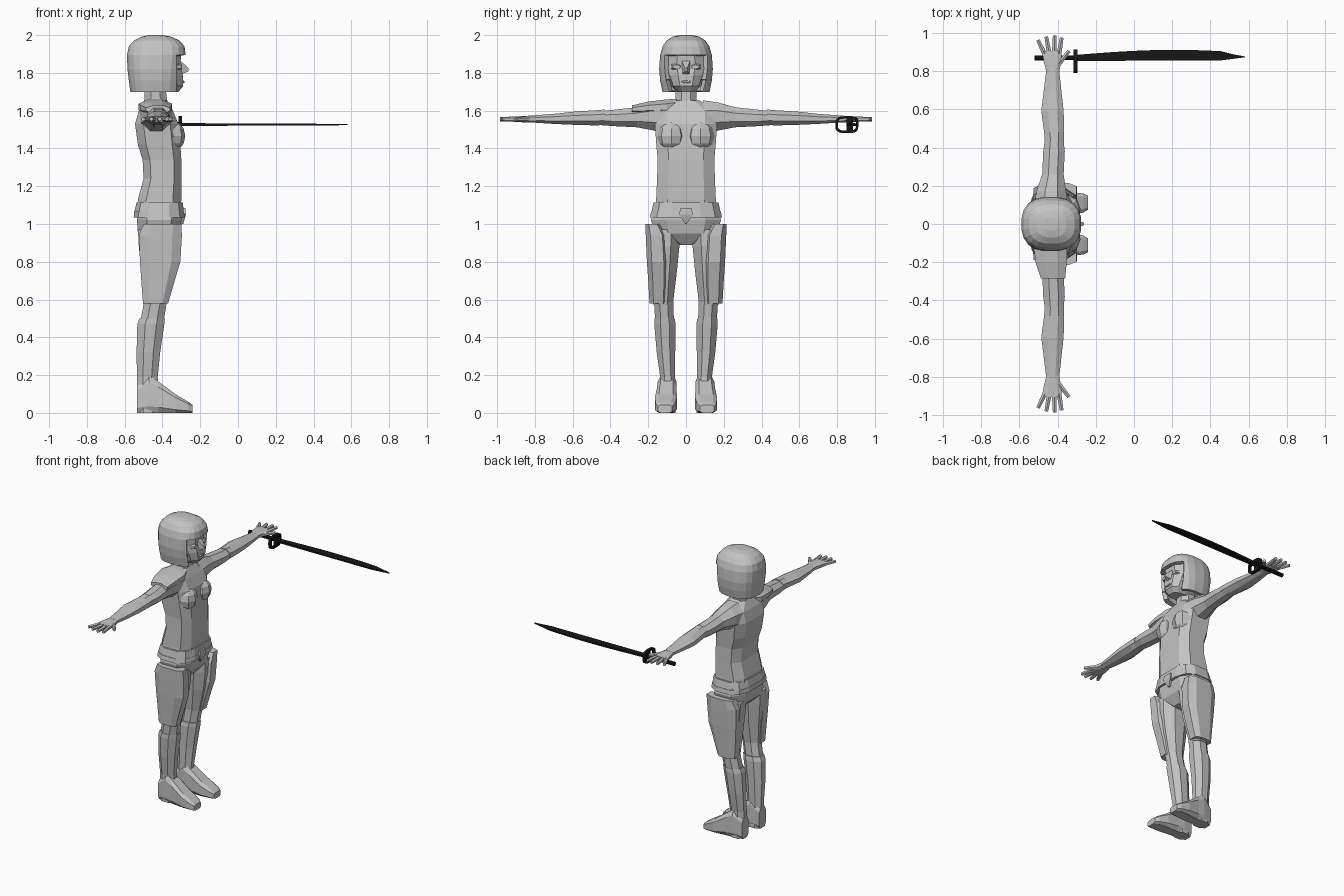
import bpy, bmesh, math
from mathutils import Vector

def material(name, c):
    m = bpy.data.materials.new(name)
    m.diffuse_color = (*c, 1)
    return m

GREY = material("light grey", (0.55, 0.55, 0.55))
BLACK = material("black", (0.008, 0.008, 0.008))

def finish(name, bm, mat, mirror=False):
    bmesh.ops.recalc_face_normals(bm, faces=bm.faces)
    me = bpy.data.meshes.new(name)
    bm.to_mesh(me)
    bm.free()
    me.materials.append(mat)
    ob = bpy.data.objects.new(name, me)
    bpy.context.collection.objects.link(ob)
    if mirror:
        md = ob.modifiers.new("mirror", 'MIRROR')
        md.use_axis = (False, True, False)
        md.use_mirror_merge = False
    return ob

def loft_bm(bm, axis, rings, n=8, p=2.0, caps=True):
    """rings: (position on axis, a0, a1, b0, b1) = bounds of each n-sided section"""
    unit = []
    for i in range(n):
        t = 2 * math.pi * (i + 0.5) / n
        c, s = math.cos(t), math.sin(t)
        unit.append((math.copysign(abs(c) ** (2 / p), c), math.copysign(abs(s) ** (2 / p), s)))
    m = max(u[0] for u in unit)
    loops = []
    for t, a0, a1, b0, b1 in rings:
        loop = []
        for u, v in unit:
            a = (a0 + a1) / 2 + (a1 - a0) / 2 * u / m
            b = (b0 + b1) / 2 + (b1 - b0) / 2 * v / m
            co = {'x': (t, a, b), 'y': (a, t, b), 'z': (a, b, t)}[axis]
            loop.append(bm.verts.new(co))
        loops.append(loop)
    for l, k in zip(loops, loops[1:]):
        for i in range(n):
            j = (i + 1) % n
            bm.faces.new((l[i], l[j], k[j], k[i]))
    if caps:
        bm.faces.new(loops[0])
        bm.faces.new(loops[-1])

def loft(name, axis, rings, n=8, p=2.0, mat=GREY, mirror=False):
    bm = bmesh.new()
    loft_bm(bm, axis, rings, n, p)
    return finish(name, bm, mat, mirror)

def sym(*rows):
    """rings along z that are symmetric in y: (z, x0, x1, half width)"""
    return [(z, a, b, -w, w) for z, a, b, w in rows]

# Head and neck
loft("head", 'z', sym((1.70, -.47, -.315, .045), (1.73, -.50, -.29, .075), (1.79, -.53, -.292, .10),
                      (1.84, -.54, -.305, .112), (1.92, -.54, -.30, .108), (1.96, -.50, -.36, .07)), 10, 2.6)
loft("neck", 'z', sym((1.58, -.51, -.36, .085), (1.65, -.495, -.375, .057), (1.74, -.495, -.385, .055)))
loft("nose", 'x', [(-.305, -.022, .022, 1.79, 1.865), (-.262, -.006, .006, 1.808, 1.825)], 4)
loft("mouth", 'x', [(-.31, -.03, .03, 1.74, 1.765), (-.284, -.02, .02, 1.748, 1.757)], 6)
loft("eyes", 'x', [(-.32, .025, .08, 1.815, 1.85), (-.297, .032, .07, 1.822, 1.842)], 6, mirror=True)

# Bobbed hair with a fringe: the front is cut open below the fringe
bm = bmesh.new()
loft_bm(bm, 'z', sym((1.70, -.570, -.30, .125), (1.76, -.578, -.293, .137), (1.82, -.585, -.287, .142),
                     (1.895, -.588, -.277, .137), (1.94, -.578, -.283, .124), (1.972, -.55, -.31, .102),
                     (1.992, -.51, -.355, .07), (2.0, -.47, -.40, .035)), 20, 2.6, caps=False)
bmesh.ops.contextual_create(bm, geom=[v for v in bm.verts if v.co.z > 1.999])
bmesh.ops.bisect_plane(bm, geom=bm.verts[:] + bm.edges[:] + bm.faces[:],
                       plane_co=(-.325, 0, 0), plane_no=(1, 0, 0))
cut = [f for f in bm.faces if f.calc_center_median().x > -.325 and f.calc_center_median().z < 1.89]
bmesh.ops.delete(bm, geom=cut, context='FACES')
hair = finish("hair", bm, GREY)
sol = hair.modifiers.new("thickness", 'SOLIDIFY')
sol.thickness, sol.offset = 0.03, -1

# Torso and bust
loft("torso", 'z', sym((1.05, -.535, -.305, .165), (1.13, -.53, -.30, .158), (1.24, -.50, -.30, .153),
                       (1.34, -.505, -.30, .150), (1.42, -.53, -.305, .157), (1.53, -.545, -.315, .165),
                       (1.60, -.525, -.345, .165), (1.655, -.495, -.375, .07)), 8, 3.6)
bm = bmesh.new()
bmesh.ops.create_uvsphere(bm, u_segments=8, v_segments=6, radius=1)
for v in bm.verts:
    v.co = Vector((-.345 + .066 * v.co.x, .078 + .074 * v.co.y, 1.465 + .08 * v.co.z))
finish("bust", bm, GREY, True)

# Pelvis, two belt bands and pointed buckle
loft("pelvis", 'z', sym((.89, -.47, -.36, .04), (.95, -.53, -.315, .165), (1.02, -.535, -.30, .185),
                        (1.08, -.535, -.30, .172)), 8, 3)
loft("upper_belt", 'z', sym((1.065, -.548, -.287, .182), (1.115, -.537, -.292, .172)), 12, 3)
loft("lower_belt", 'z', sym((1.035, -.552, -.282, .190), (1.066, -.55, -.286, .185)), 12, 3)
loft("buckle", 'z', sym((1.0, -.31, -.29, .004), (1.05, -.31, -.276, .036), (1.085, -.31, -.278, .03)), 4)

# Legs: thighs, thigh guards, knees, boots and feet
loft("thighs", 'z', [(.57, -.497, -.38, .07, .172), (.75, -.512, -.335, .048, .185),
                     (.88, -.525, -.315, .035, .192), (.97, -.53, -.315, .03, .19)], mirror=True)
loft("thigh_guards", 'z', [(.58, -.503, -.37, .10, .193), (.70, -.512, -.335, .092, .200),
                           (.80, -.519, -.305, .092, .207), (.94, -.525, -.297, .10, .213),
                           (1.0, -.50, -.30, .135, .215)], 8, 3, mirror=True)
loft("knees", 'z', [(.44, -.525, -.40, .062, .16), (.52, -.51, -.388, .065, .165),
                    (.60, -.495, -.375, .068, .17)], mirror=True)
loft("boots", 'z', [(.0, -.535, -.42, .055, .14), (.19, -.535, -.425, .057, .137), (.32, -.537, -.412, .057, .155),
                    (.47, -.533, -.39, .055, .168), (.50, -.522, -.387, .06, .166)], mirror=True)
loft("feet", 'x', [(-.535, .06, .135, 0, .14), (-.47, .05, .15, 0, .20), (-.42, .05, .153, 0, .165),
                   (-.33, .048, .165, 0, .098), (-.265, .06, .16, 0, .06), (-.24, .075, .148, 0, .042)],
     8, 4, mirror=True)

# Arms, stretched out sideways
loft("upper_arms", 'y', [(.09, -.525, -.345, 1.47, 1.655), (.17, -.51, -.355, 1.495, 1.643),
                         (.26, -.48, -.368, 1.512, 1.618), (.38, -.475, -.362, 1.518, 1.605),
                         (.47, -.462, -.372, 1.525, 1.597)], mirror=True)
loft("forearms", 'y', [(.43, -.466, -.366, 1.524, 1.606), (.48, -.47, -.365, 1.522, 1.602),
                       (.59, -.485, -.368, 1.525, 1.595), (.70, -.472, -.38, 1.53, 1.583),
                       (.81, -.458, -.392, 1.537, 1.575)], mirror=True)
loft("palms", 'y', [(.79, -.457, -.393, 1.538, 1.574), (.84, -.47, -.382, 1.537, 1.573),
                    (.905, -.482, -.378, 1.541, 1.569)], 8, 3, mirror=True)

# Fingers and thumb, as tapered bars between two points
bm = bmesh.new()
for p, q in (((-.468, .89), (-.502, .962)), ((-.443, .89), (-.459, .98)),
             ((-.417, .89), (-.415, .985)), ((-.392, .89), (-.378, .975)),
             ((-.395, .835), (-.340, .905))):
    a, b = Vector((*p, 1.555)), Vector((*q, 1.555))
    d = b - a
    rot = d.to_track_quat('Z', 'Y').to_matrix().to_4x4()
    rot.translation = (a + b) / 2
    bmesh.ops.create_cone(bm, cap_ends=True, segments=6, radius1=.0145, radius2=.011,
                          depth=d.length, matrix=rot)
finish("fingers", bm, GREY, True)

# Single shoulder plate on one side
loft("shoulder_plate", 'y', [(-.285, -.487, -.36, 1.585, 1.628), (-.20, -.515, -.352, 1.58, 1.648),
                             (-.10, -.527, -.35, 1.58, 1.66), (-.05, -.50, -.37, 1.60, 1.662)])

# Curved sword: blade, grip, open guard with a collar
blade = []
for i in range(15):
    t = i / 14
    low = .853 + .003 * t + .016 * max(0, (t - .86) / .14)
    high = .884 + .028 * math.sin(math.pi * min(1, t * .84)) - .002 * t
    if t > .86:
        high += (.876 - high) * (t - .86) / .14
    blade.append((-.31 + .89 * t, low, high, 1.519 + .004 * t, 1.534 - .004 * t))
loft("sword_blade", 'x', blade, 4, mat=BLACK)
loft("sword_grip", 'x', [(-.52, .856, .882, 1.515, 1.541), (-.31, .857, .881, 1.516, 1.540)], 8, mat=BLACK)
loft("sword_collar", 'x', [(-.315, .85, .885, 1.485, 1.568), (-.297, .85, .885, 1.485, 1.568)], 4, mat=BLACK)
bm = bmesh.new()
section = []
N = 20
for i in range(N):
    t = 2 * math.pi * i / N
    c, s = (math.copysign(abs(f) ** .6, f) for f in (math.cos(t), math.sin(t)))
    section.append([bm.verts.new((x, .852 + r * c, 1.526 + (r - .016) * s))
                    for x, r in ((-.316, .061), (-.296, .061), (-.296, .048), (-.316, .048))])
for k in range(N):
    a, b = section[k], section[(k + 1) % N]
    for i in range(4):
        j = (i + 1) % 4
        bm.faces.new((a[i], a[j], b[j], b[i]))
finish("sword_guard", bm, BLACK)
